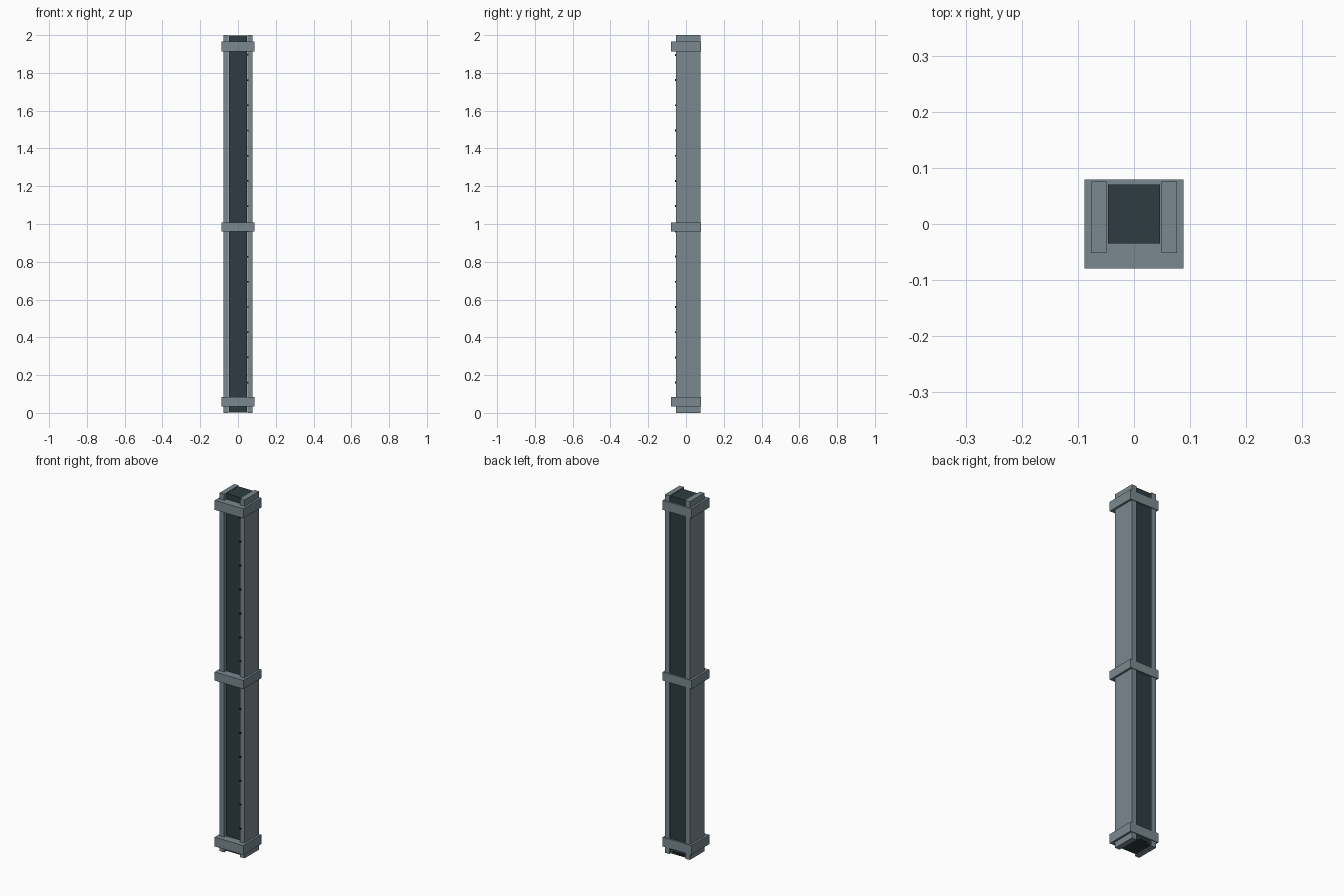
import bpy, math

if "Cube" in bpy.data.objects:
    bpy.data.objects.remove(bpy.data.objects["Cube"])


def srgb(r, g, b):
    return tuple(((c / 255 + 0.055) / 1.055) ** 2.4 for c in (r, g, b)) + (1,)


def material(name, rgb):
    m = bpy.data.materials.new(name)
    m.diffuse_color = srgb(*rgb)
    m.use_nodes = True
    m.node_tree.nodes["Principled BSDF"].inputs["Base Color"].default_value = m.diffuse_color
    return m


GREY = material("slate grey", (122, 137, 144))
DARK = material("dark slate", (46, 60, 66))
BLACK = material("near black", (22, 24, 26))
GREEN = material("green", (50, 130, 70))


def box(name, x, y, z, mat):
    """Box from (min, max) ranges on each axis."""
    bpy.ops.mesh.primitive_cube_add(size=1, location=[(a + b) / 2 for a, b in (x, y, z)])
    o = bpy.context.object
    o.name = name
    o.scale = [b - a for a, b in (x, y, z)]
    o.data.materials.append(mat)
    bpy.ops.object.transform_apply(location=False, rotation=False)
    return o


# Dark inner core
box("core", (-0.0465, 0.0465), (-0.035, 0.07), (0.003, 1.997), DARK)

# Side rails
for side, x in (("left", (-0.0765, -0.049)), ("right", (0.049, 0.0765))):
    box(side + "_rail", x, (-0.052, 0.076), (0, 2), GREY)

# Clamping bands
for name, z in (("bottom", (0.033, 0.085)), ("middle", (0.959, 1.007)), ("top", (1.912, 1.965))):
    box(name + "_band", (-0.0885, 0.0885), (-0.0795, 0.0795), z, GREY)

# Small studs along the front inner edge of the right rail
for i in range(14):
    bpy.ops.mesh.primitive_cylinder_add(vertices=12, radius=0.005, depth=0.01,
                                        location=(0.052, -0.052, 0.16 + i * 0.1335),
                                        rotation=(math.pi / 2, 0, 0))
    o = bpy.context.object
    o.name = "stud"
    o.data.materials.append(BLACK)
    bpy.ops.object.shade_smooth_by_angle()

# Terminal contacts low on the back
for i in range(6):
    x = 0.036 - i * 0.0145
    box("contact", (x - 0.004, x + 0.004), (0.069, 0.073), (0.008, 0.018), GREEN if i == 0 else BLACK)
